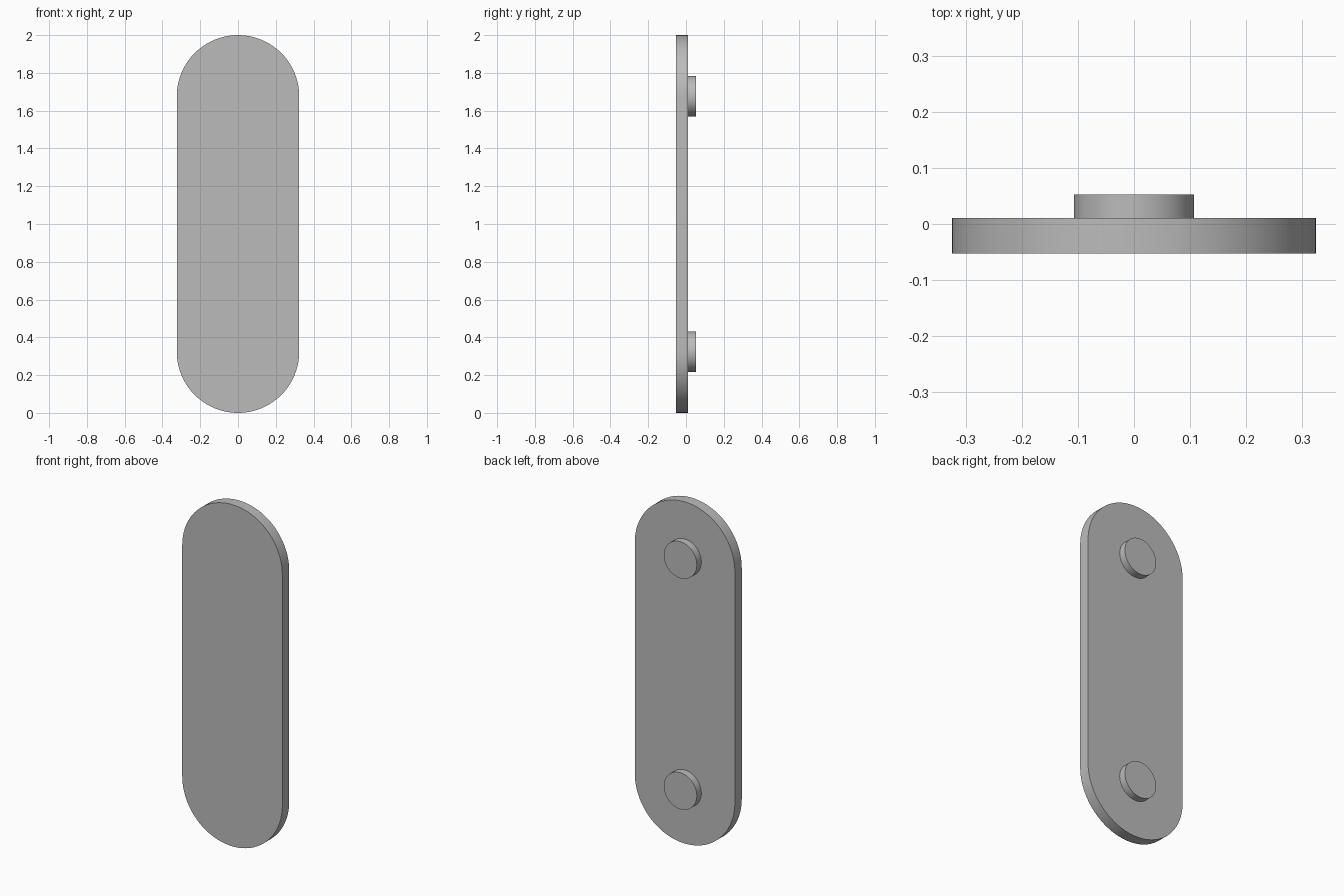
import bpy
import bmesh
from math import pi, sin, cos, radians

cube = bpy.data.objects.get("Cube")
if cube:
    bpy.data.objects.remove(cube, do_unlink=True)

RADIUS = 0.324
LOW, HIGH = RADIUS, 2 - RADIUS
FRONT, BACK, PEG_END = -0.053, 0.011, 0.053

grey = bpy.data.materials.new("plain grey")
grey.use_nodes = True
colour = (0.5, 0.5, 0.5, 1)
grey.diffuse_color = colour
grey.node_tree.nodes["Principled BSDF"].inputs["Base Color"].default_value = colour


def arc(radius, z, start, end, steps):
    """Points (x, z) along an arc, both ends included."""
    return [(radius * cos(start + (end - start) * i / steps),
             z + radius * sin(start + (end - start) * i / steps))
            for i in range(steps + 1)]


def extrude_profile(name, profile, y0, y1):
    """Solid made by pushing an x-z outline from y0 to y1."""
    bm = bmesh.new()
    face = bm.faces.new([bm.verts.new((x, y0, z)) for x, z in profile])
    result = bmesh.ops.extrude_face_region(bm, geom=[face], use_keep_orig=True)
    moved = [g for g in result["geom"] if isinstance(g, bmesh.types.BMVert)]
    bmesh.ops.translate(bm, verts=moved, vec=(0, y1 - y0, 0))
    bmesh.ops.recalc_face_normals(bm, faces=bm.faces)
    mesh = bpy.data.meshes.new(name)
    bm.to_mesh(mesh)
    bm.free()
    mesh.materials.append(grey)
    obj = bpy.data.objects.new(name, mesh)
    bpy.context.collection.objects.link(obj)
    bpy.ops.object.select_all(action="DESELECT")
    obj.select_set(True)
    bpy.context.view_layer.objects.active = obj
    bpy.ops.object.shade_smooth_by_angle(angle=radians(30))


# Flat plate with fully rounded ends
outline = arc(RADIUS, HIGH, 0, pi, 48) + arc(RADIUS, LOW, pi, 2 * pi, 48)
extrude_profile("plate", outline, FRONT, BACK)

# Round mounting pegs on the back
for name, z in (("lower_peg", LOW), ("upper_peg", HIGH)):
    extrude_profile(name, arc(0.107, z, 0, 2 * pi, 64)[:-1], BACK, PEG_END)
